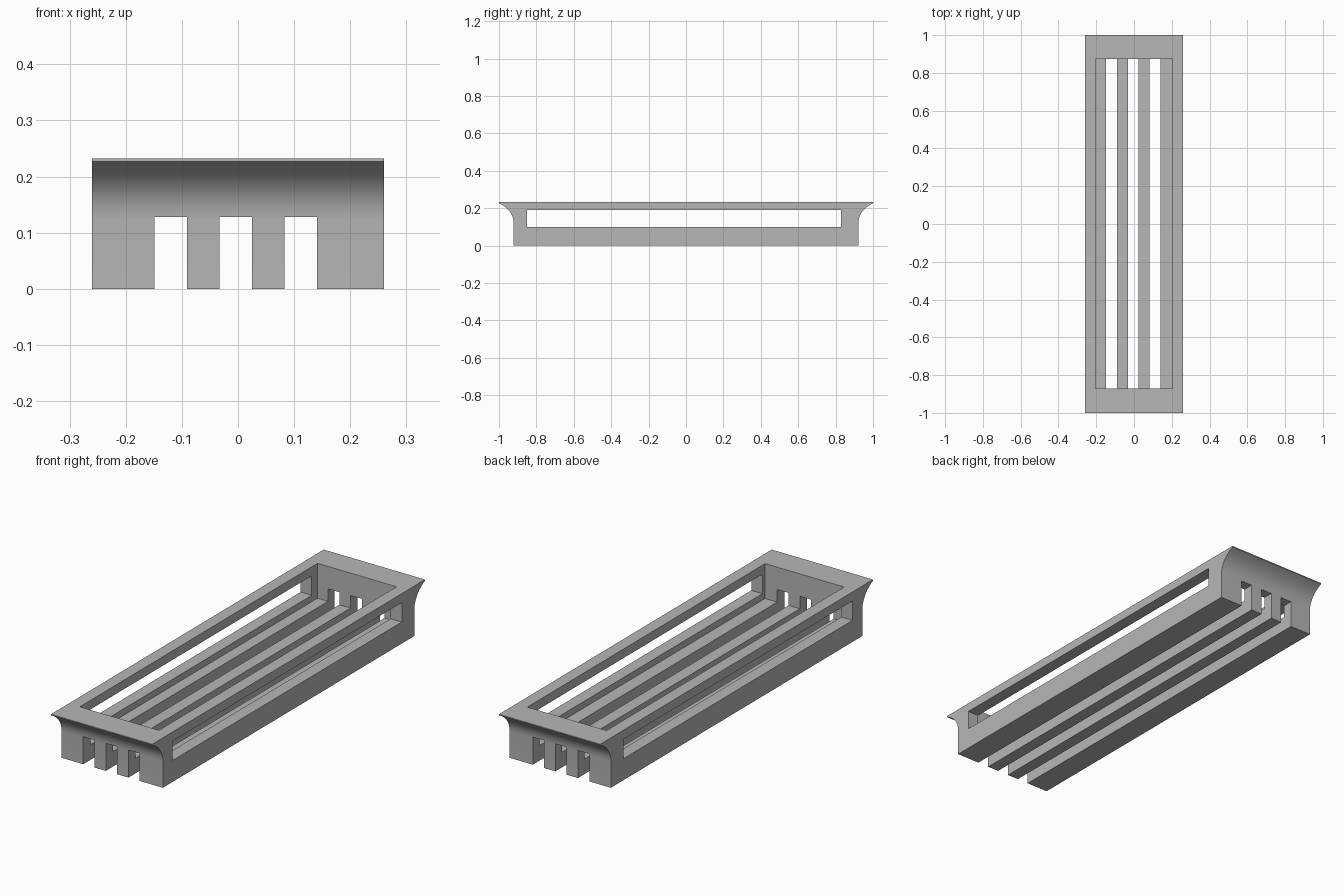
import bpy
import bmesh
import math
from mathutils import Vector

old = bpy.data.objects.get("Cube")
if old:
    bpy.data.objects.remove(old, do_unlink=True)

HALF_WIDTH = 0.26
TOP = 0.232
FLOOR = 0.07

grey = bpy.data.materials.new("plain_grey")
grey.use_nodes = True
colour = (0.47, 0.47, 0.47, 1.0)
grey.diffuse_color = colour
grey.node_tree.nodes["Principled BSDF"].inputs["Base Color"].default_value = colour


def add_object(name, bm):
    bmesh.ops.recalc_face_normals(bm, faces=bm.faces)
    mesh = bpy.data.meshes.new(name)
    bm.to_mesh(mesh)
    bm.free()
    obj = bpy.data.objects.new(name, mesh)
    bpy.context.collection.objects.link(obj)
    mesh.materials.append(grey)
    return obj


def extrude_profile(name, points):
    """Extrude a (y, z) outline across the full width."""
    bm = bmesh.new()
    face = bm.faces.new([bm.verts.new((-HALF_WIDTH, y, z)) for y, z in points])
    result = bmesh.ops.extrude_face_region(bm, geom=[face])
    moved = [v for v in result["geom"] if isinstance(v, bmesh.types.BMVert)]
    bmesh.ops.translate(bm, verts=moved, vec=(2 * HALF_WIDTH, 0, 0))
    return add_object(name, bm)


def box(name, x, y, z):
    bm = bmesh.new()
    bmesh.ops.create_cube(bm, size=1)
    for v in bm.verts:
        v.co = Vector([(a + b) / 2 + c * (b - a) for c, (a, b) in zip(v.co, (x, y, z))])
    return add_object(name, bm)


def cut(target, x, y, z):
    cutter = box("cutter", x, y, z)
    cutter.hide_render = True
    mod = target.modifiers.new("cut", "BOOLEAN")
    mod.operation = "DIFFERENCE"
    mod.solver = "EXACT"
    mod.object = cutter
    bpy.context.view_layer.objects.active = target
    bpy.ops.object.modifier_apply(modifier=mod.name)
    bpy.data.objects.remove(cutter, do_unlink=True)


# Tray outline: straight ends that flare outward into a thin lip
start, bend, tip = Vector((0.922, 0.125)), Vector((0.925, 0.19)), Vector((1.0, 0.227))
STEPS = 14
end = [(0.922, 0.0)]
for i in range(STEPS + 1):
    t = i / STEPS
    p = start * (1 - t) ** 2 + bend * 2 * t * (1 - t) + tip * t * t
    end.append((p.x, p.y))
end.append((1.0, TOP))
tray = extrude_profile("slatted_tray", end + [(-y, z) for y, z in reversed(end)])

# Open pocket above the slatted floor
cut(tray, (-0.203, 0.203), (-0.87, 0.873), (FLOOR, 0.4))

# Long window through both side walls
cut(tray, (-0.5, 0.5), (-0.85, 0.83), (0.10, 0.19))

# Lengthwise slots that leave four floor slats and notch both ends
for centre in (-0.12, -0.004, 0.112):
    cut(tray, (centre - 0.029, centre + 0.029), (-1.2, 1.2), (-0.1, 0.128))

bpy.ops.object.select_all(action="DESELECT")
tray.select_set(True)
bpy.context.view_layer.objects.active = tray
bpy.ops.object.shade_smooth_by_angle(angle=math.radians(25))
